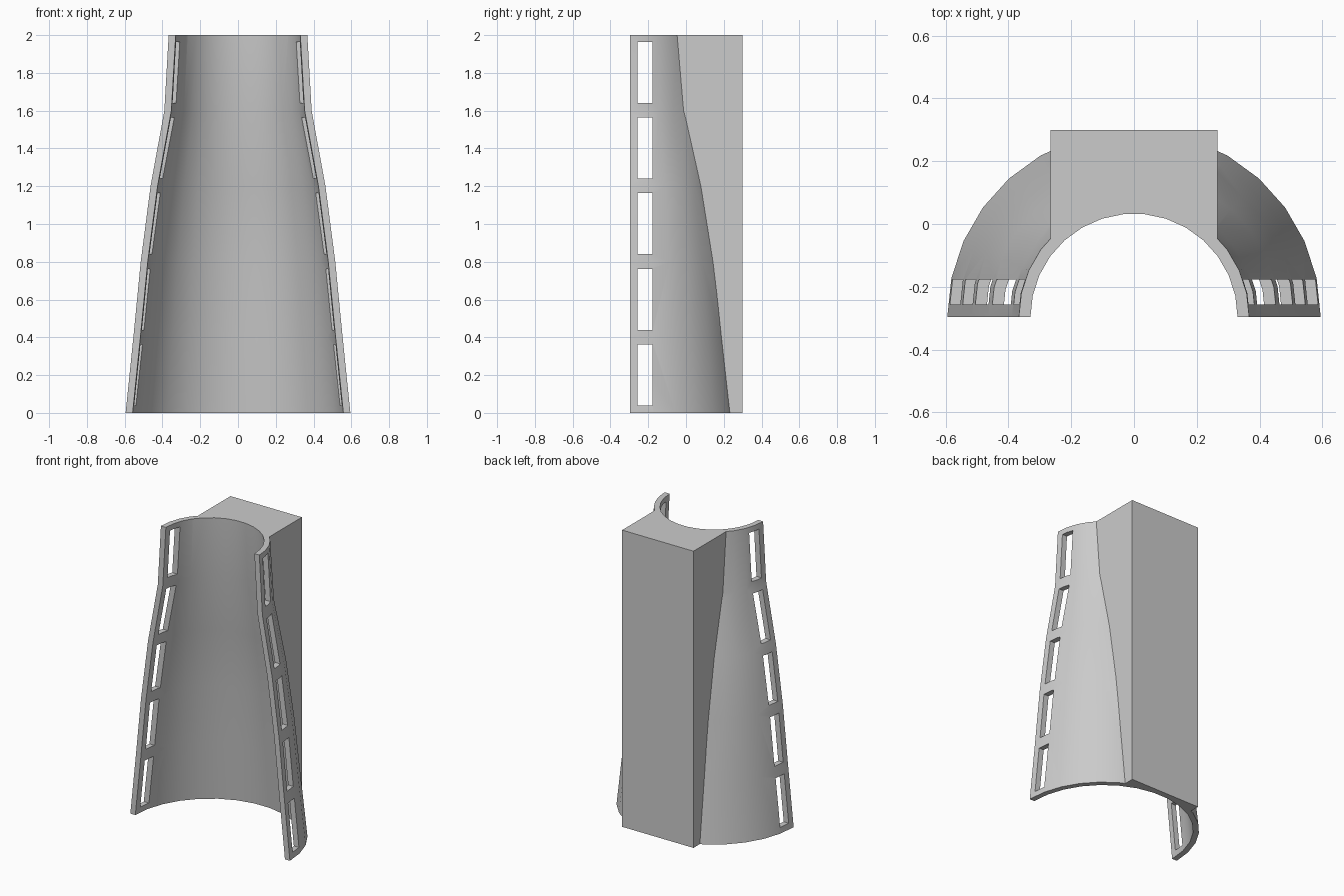
import bpy, bmesh, math

cube = bpy.data.objects.get("Cube")
if cube:
    bpy.data.objects.remove(cube, do_unlink=True)

AXIS_Y = -0.297      # vertical axis of the half tube, on its open front plane
WALL = 0.037
HEIGHT = 2.0
RADII = [0.595, 0.554, 0.515, 0.463, 0.39, 0.367]   # outer radius at equal heights
PROFILE = [(r, i * HEIGHT / 5) for i, r in enumerate(RADII)]

grey = bpy.data.materials.new("light grey")
grey.use_nodes = True
colour = (0.6, 0.6, 0.6, 1)
grey.diffuse_color = colour
grey.node_tree.nodes["Principled BSDF"].inputs["Base Color"].default_value = colour


def add_object(name, bm):
    bmesh.ops.recalc_face_normals(bm, faces=bm.faces)
    mesh = bpy.data.meshes.new(name)
    bm.to_mesh(mesh)
    bm.free()
    mesh.materials.append(grey)
    obj = bpy.data.objects.new(name, mesh)
    bpy.context.collection.objects.link(obj)
    return obj


def lathe(name, profile, steps, closed):
    """Solid made of stacked arcs, 12 degrees a step, around the tube axis."""
    bm = bmesh.new()
    rings = []
    for r, z in profile:
        angles = [math.radians(12 * k) for k in range(steps)]
        rings.append([bm.verts.new((r * math.cos(a), AXIS_Y + r * math.sin(a), z))
                      for a in angles])
    last = steps if closed else steps - 1
    for low, high in zip(rings, rings[1:]):
        for k in range(last):
            n = (k + 1) % steps
            bm.faces.new((low[k], low[n], high[n], high[k]))
    bm.faces.new(rings[0])
    bm.faces.new(rings[-1])
    if not closed:
        # flat front of the half solid
        bm.faces.new([ring[0] for ring in rings] + [ring[-1] for ring in reversed(rings)])
    return add_object(name, bm)


def add_box(bm, low, high):
    verts = bmesh.ops.create_cube(bm, size=1)["verts"]
    for v in verts:
        v.co = [h if c > 0 else l for c, l, h in zip(v.co, low, high)]


def combine(target, other, operation):
    mod = target.modifiers.new(operation, 'BOOLEAN')
    mod.operation = operation
    mod.solver = 'EXACT'
    mod.object = other
    bpy.context.view_layer.objects.active = target
    bpy.ops.object.modifier_apply(modifier=mod.name)
    bpy.data.objects.remove(other, do_unlink=True)


# Tapered half tube, solid at first
shell = lathe("tapered_half_shell", PROFILE, 16, False)

# Square backing block fused to the rear
bm = bmesh.new()
add_box(bm, (-0.266, -0.15, 0), (0.266, 0.3, HEIGHT))
combine(shell, add_object("backing_block", bm), 'UNION')

# Hollow out the inside
inner = [(r - WALL, z) for r, z in PROFILE]
inner = [(inner[0][0], -0.1)] + inner + [(inner[-1][0], HEIGHT + 0.1)]
combine(shell, lathe("cavity_cutter", inner, 30, True), 'DIFFERENCE')

# Five slots through each front edge
bm = bmesh.new()
for i in range(5):
    z = 0.04 + 0.4 * i
    add_box(bm, (-1, -0.256, z), (1, -0.177, z + 0.323))
combine(shell, add_object("slot_cutter", bm), 'DIFFERENCE')

# Smooth curved walls, crisp corners
bpy.ops.object.select_all(action='DESELECT')
shell.select_set(True)
bpy.context.view_layer.objects.active = shell
bpy.ops.object.shade_smooth_by_angle(angle=math.radians(25))
